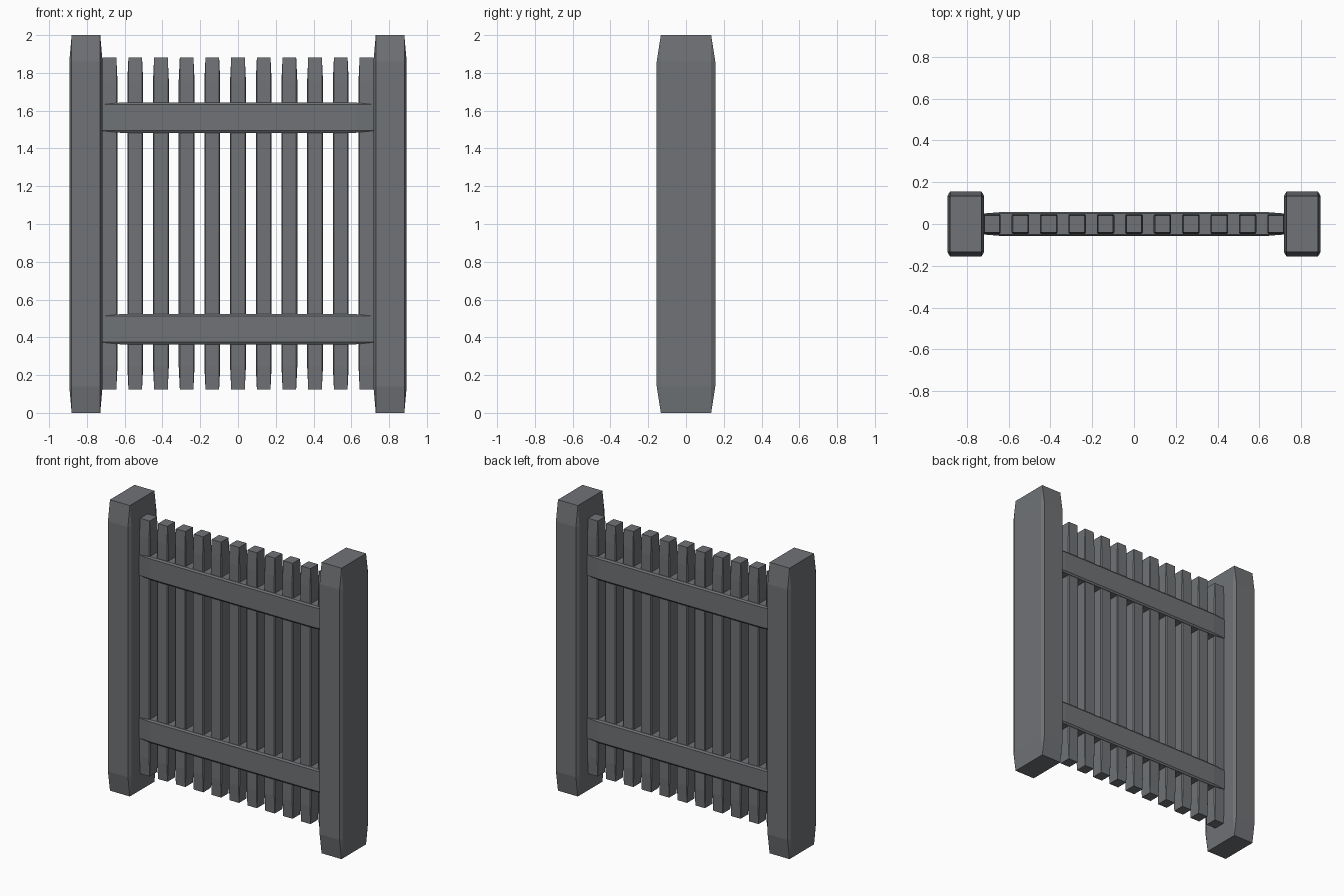
import bpy
import bmesh
from mathutils import Vector

cube = bpy.data.objects.get("Cube")
if cube:
    bpy.data.objects.remove(cube, do_unlink=True)

# One dark grey for the whole fence
grey = bpy.data.materials.new("slate_grey")
grey.use_nodes = True
colour = (0.16, 0.17, 0.18, 1)
grey.diffuse_color = colour
grey.node_tree.nodes["Principled BSDF"].inputs["Base Color"].default_value = colour


def beam(name, centre, half):
    """Bevelled cube stretched to size, so its long ends taper."""
    bm = bmesh.new()
    bmesh.ops.create_cube(bm, size=2)
    bmesh.ops.bevel(bm, geom=bm.edges[:], offset=0.14, segments=1, affect='EDGES')
    bmesh.ops.scale(bm, vec=Vector(half), verts=bm.verts)
    bmesh.ops.recalc_face_normals(bm, faces=bm.faces[:])
    mesh = bpy.data.meshes.new(name)
    bm.to_mesh(mesh)
    bm.free()
    mesh.materials.append(grey)
    obj = bpy.data.objects.new(name, mesh)
    obj.location = centre
    bpy.context.collection.objects.link(obj)
    return obj


# Posts
for side, sign in (("left", 1), ("right", -1)):
    beam(f"{side}_post", (sign * 0.805, 0, 1), (0.088, 0.155, 1))

# Rails
for name, z in (("lower_rail", 0.443), ("upper_rail", 1.563)):
    beam(name, (0, 0, z), (0.725, 0.058, 0.08))

# Pickets
for i in range(11):
    beam(f"picket_{i + 1}", ((i - 5) * 0.136, 0, 1.003), (0.042, 0.047, 0.878))
